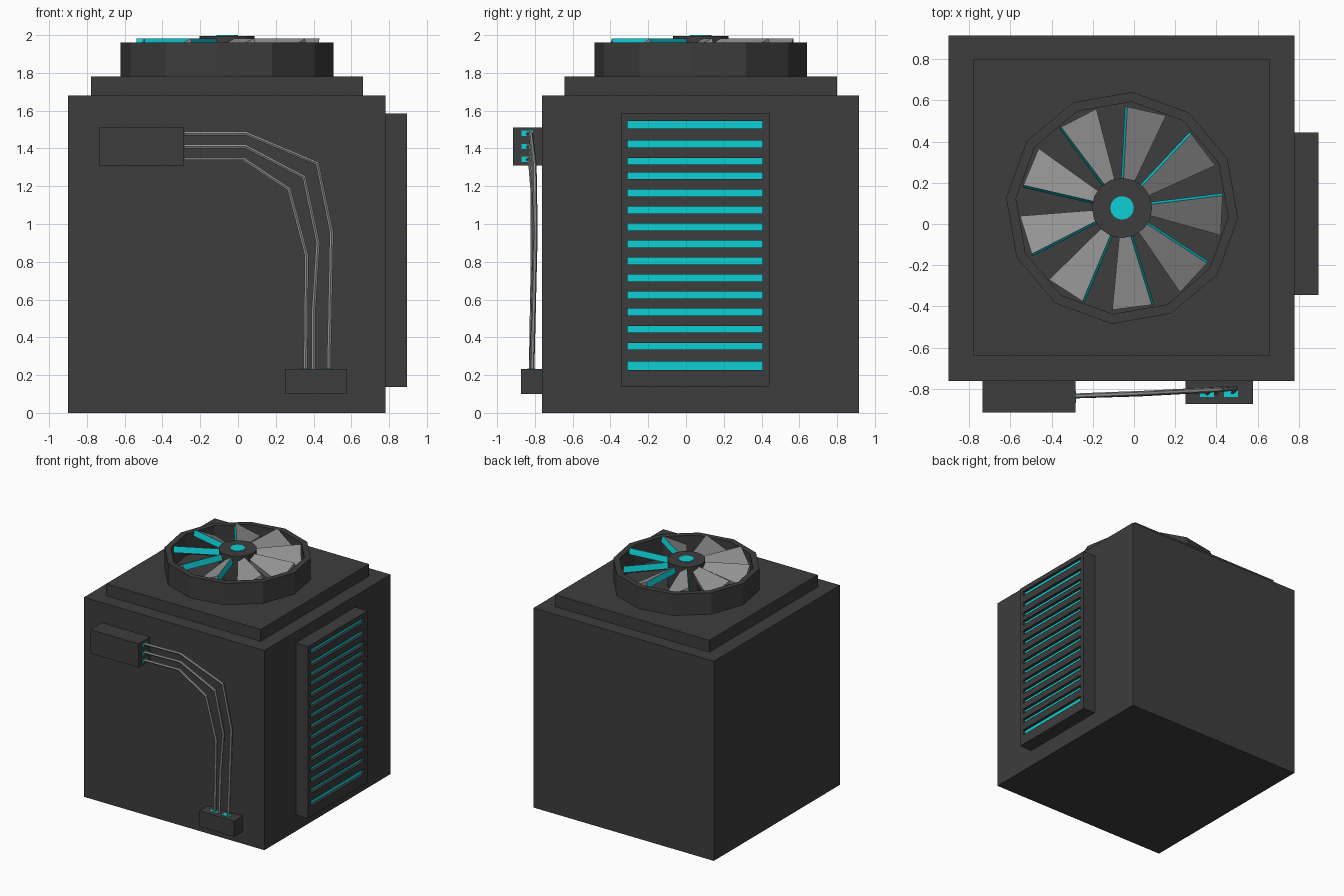
import bpy, bmesh, math
from mathutils import Vector

if "Cube" in bpy.data.objects:
    bpy.data.objects.remove(bpy.data.objects["Cube"])


def material(name, rgb):
    m = bpy.data.materials.new(name)
    m.diffuse_color = (*rgb, 1)
    m.use_nodes = True
    m.node_tree.nodes["Principled BSDF"].inputs["Base Color"].default_value = m.diffuse_color
    return m


DARK = material("dark_casing", (0.047, 0.047, 0.047))
CYAN = material("cyan_glow", (0.004, 0.63, 0.67))
GREY = material("grey_metal", (0.29, 0.29, 0.29))


def mesh_object(name, verts, faces, mats):
    me = bpy.data.meshes.new(name)
    bm = bmesh.new()
    vs = [bm.verts.new(v) for v in verts]
    for f in faces:
        bm.faces.new([vs[i] for i in f])
    bmesh.ops.recalc_face_normals(bm, faces=bm.faces)
    bm.to_mesh(me)
    bm.free()
    for m in mats:
        me.materials.append(m)
    ob = bpy.data.objects.new(name, me)
    bpy.context.collection.objects.link(ob)
    return ob


HEX_FACES = [(0, 1, 2, 3), (4, 5, 6, 7), (0, 1, 5, 4),
             (1, 2, 6, 5), (2, 3, 7, 6), (3, 0, 4, 7)]


def box(name, x, y, z, mat=DARK):
    verts = [(x[i], y[j], z[k]) for k in (0, 1)
             for i, j in ((0, 0), (1, 0), (1, 1), (0, 1))]
    return mesh_object(name, verts, HEX_FACES, [mat])


# Main casing and top plate
box("casing", (-0.90, 0.78), (-0.763, 0.915), (0, 1.68))
box("top_plate", (-0.778, 0.661), (-0.642, 0.80), (1.68, 1.78))

# Fan ring: twelve-sided open tube
CX, CY = -0.058, 0.078


def polar(r, a, z):
    return (CX + r * math.cos(a), CY + r * math.sin(a), z)


N = 12
levels = [(0.565, 1.78), (0.565, 1.96), (0.517, 1.96), (0.517, 1.78)]
ring_verts = [polar(r, math.radians(-5 + 360 / N * i), z)
              for r, z in levels for i in range(N)]
ring_faces = [(k * N + i, k * N + (i + 1) % N,
               (k + 1) % 4 * N + (i + 1) % N, (k + 1) % 4 * N + i)
              for k in range(4) for i in range(N)]
mesh_object("fan_ring", ring_verts, ring_faces, [DARK])


# Hub with a glowing cap
def disc(name, r, z0, z1, sides, mat):
    verts = [polar(r, math.tau * i / sides, z) for z in (z0, z1) for i in range(sides)]
    faces = [tuple(range(sides)), tuple(range(sides, 2 * sides))]
    faces += [(i, (i + 1) % sides, sides + (i + 1) % sides, sides + i) for i in range(sides)]
    mesh_object(name, verts, faces, [mat])


disc("fan_hub", 0.146, 1.78, 1.996, 16, DARK)
disc("hub_cap", 0.057, 1.99, 2.0, 16, CYAN)

# Nine pitched blades, each with a cyan leading end
for n in range(9):
    a = math.radians(7 + 40 * n)
    b = a - math.radians(22.5)
    side = Vector((-math.sin(a), math.cos(a), 0)) * 0.012
    top = [polar(0.12, a, 1.983), polar(0.492, a, 1.983),
           polar(0.497, b, 1.885), polar(0.12, b, 1.957)]
    low = [Vector(p) + side - Vector((0, 0, 0.05)) for p in top]
    blade = mesh_object(f"fan_blade_{n + 1}", top + low, HEX_FACES, [GREY, CYAN])
    blade.data.polygons[2].material_index = 1

# Side vent: frame, slats and a glowing back sheet seen through the gaps
box("vent_base", (0.78, 0.865), (-0.345, 0.443), (0.138, 1.585))
box("vent_glow", (0.865, 0.872), (-0.312, 0.407), (0.22, 1.55), CYAN)
VX = (0.865, 0.895)
box("vent_frame_front", VX, (-0.345, -0.31), (0.138, 1.585))
box("vent_frame_back", VX, (0.405, 0.443), (0.138, 1.585))
gaps = [(0.226, 0.272)] + [(0.353 + 0.0902 * i - 0.018, 0.353 + 0.0902 * i + 0.018)
                           for i in range(11)]
gaps += [(1.314, 1.35), (1.404, 1.443), (1.506, 1.545)]
edges = [0.138] + [v for g in gaps for v in g] + [1.585]
for i in range(0, len(edges), 2):
    box(f"vent_slat_{i // 2 + 1}", VX, (-0.31, 0.405), edges[i:i + 2])

# Junction boxes on the front with glowing sockets
box("upper_junction", (-0.735, -0.285), (-0.915, -0.763), (1.31, 1.51))
box("lower_junction", (0.25, 0.577), (-0.874, -0.763), (0.10, 0.233))
for i, z in enumerate((1.48, 1.41, 1.343)):
    box(f"upper_socket_{i + 1}", (-0.287, -0.282), (-0.87, -0.81), (z - 0.014, z + 0.014), CYAN)
for i, x in enumerate((0.355, 0.47)):
    box(f"lower_socket_{i + 1}", (x - 0.034, x + 0.034), (-0.84, -0.80), (0.231, 0.236), CYAN)

# Three bent pipes
pipes = [
    [(-0.30, -0.835, 1.48), (0.04, -0.822, 1.48), (0.42, -0.803, 1.32),
     (0.495, -0.797, 0.955), (0.48, -0.815, 0.22)],
    [(-0.30, -0.835, 1.41), (0.04, -0.822, 1.41), (0.35, -0.806, 1.247),
     (0.423, -0.80, 0.90), (0.40, -0.808, 0.545), (0.40, -0.82, 0.22)],
    [(-0.30, -0.835, 1.343), (0.03, -0.825, 1.343), (0.27, -0.812, 1.183),
     (0.363, -0.81, 0.833), (0.357, -0.82, 0.22)],
]
for i, pts in enumerate(pipes):
    cu = bpy.data.curves.new(f"pipe_{i + 1}", 'CURVE')
    cu.dimensions = '3D'
    cu.bevel_depth = 0.012
    cu.bevel_resolution = 1
    cu.use_fill_caps = True
    sp = cu.splines.new('POLY')
    sp.points.add(len(pts) - 1)
    for p, co in zip(sp.points, pts):
        p.co = (*co, 1)
    sp.use_smooth = False
    cu.materials.append(GREY)
    bpy.context.collection.objects.link(bpy.data.objects.new(f"pipe_{i + 1}", cu))
